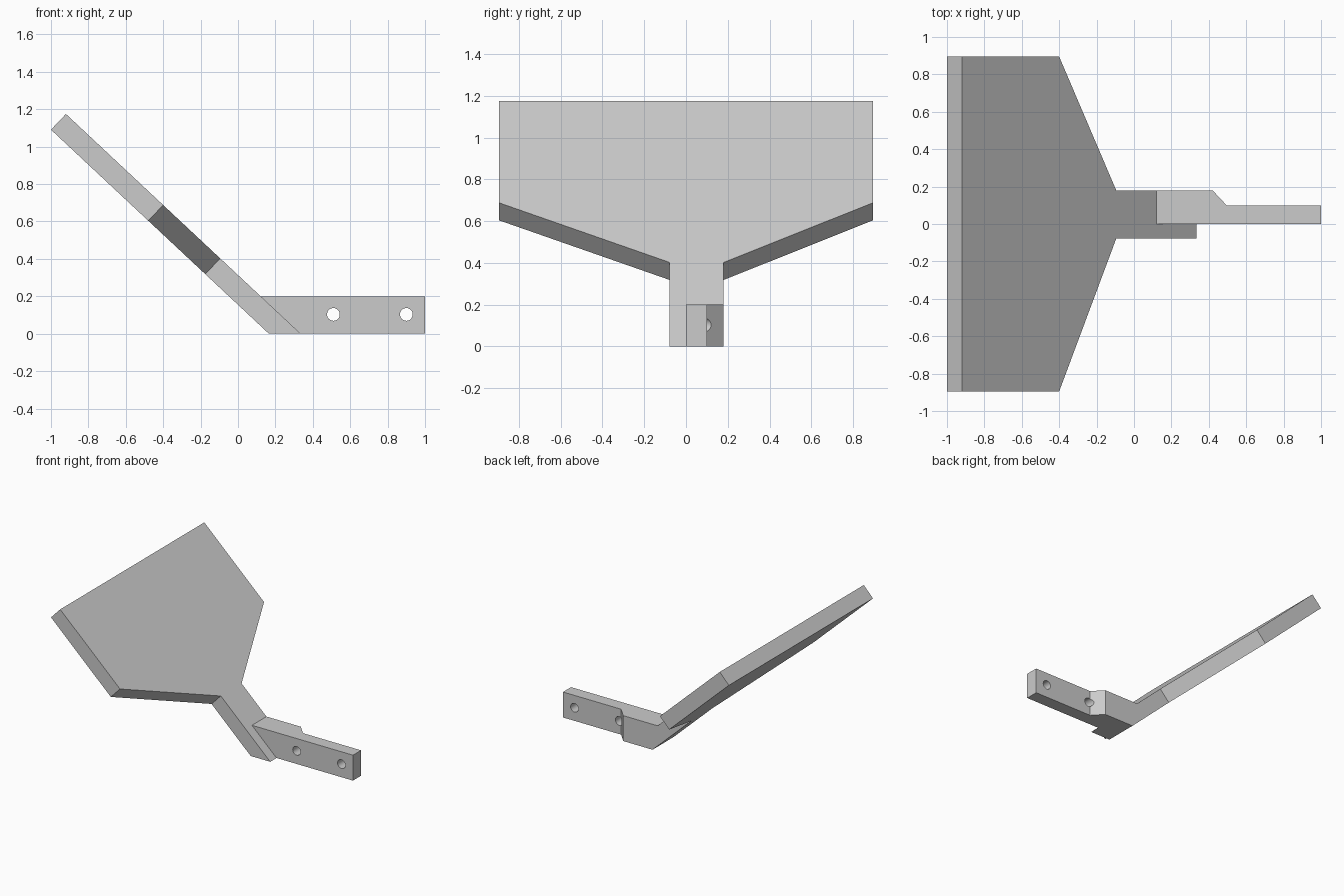
import bpy, bmesh, math

cube = bpy.data.objects.get("Cube")
if cube:
    bpy.data.objects.remove(cube, do_unlink=True)

grey = bpy.data.materials.new("light grey")
grey.use_nodes = True
grey.diffuse_color = (0.6, 0.6, 0.6, 1)
bsdf = next(n for n in grey.node_tree.nodes if n.type == 'BSDF_PRINCIPLED')
bsdf.inputs["Base Color"].default_value = grey.diffuse_color


def prism(name, lower, upper):
    """Solid between two matching outlines."""
    bm = bmesh.new()
    a = [bm.verts.new(p) for p in lower]
    b = [bm.verts.new(p) for p in upper]
    bm.faces.new(a)
    bm.faces.new(b)
    for i in range(len(a)):
        j = (i + 1) % len(a)
        bm.faces.new((a[i], a[j], b[j], b[i]))
    bmesh.ops.recalc_face_normals(bm, faces=bm.faces)
    mesh = bpy.data.meshes.new(name)
    bm.to_mesh(mesh)
    bm.free()
    mesh.materials.append(grey)
    obj = bpy.data.objects.new(name, mesh)
    bpy.context.collection.objects.link(obj)
    return obj


def combine(target, other, operation):
    """Apply a boolean and discard the helper."""
    mod = target.modifiers.new(operation.lower(), 'BOOLEAN')
    mod.operation, mod.object, mod.solver = operation, other, 'EXACT'
    bpy.context.view_layer.objects.active = target
    bpy.ops.object.modifier_apply(modifier=mod.name)
    bpy.data.objects.remove(other, do_unlink=True)


# Sloping paddle with an off-centre neck, cut level at its foot
FOOT, SLOPE = 0.335, 0.936
NECK_BACK, NECK_FRONT, WIDE = 0.18, -0.078, 0.895
outline = [(-0.92, WIDE), (-0.4, WIDE), (-0.095, NECK_BACK), (FOOT, NECK_BACK),
           (FOOT, NECK_FRONT), (-0.095, NECK_FRONT), (-0.4, -WIDE), (-0.92, -WIDE)]
top = [(x, y, (FOOT - x) * SLOPE) for x, y in outline]
bottom = [(x - 0.17, y, 0) if x == FOOT else (x - 0.08, y, z - 0.084) for x, y, z in top]
paddle = prism("paddle_bracket", bottom, top)

# Level mounting arm, thicker beside the neck, with a slanted root inside it
HEIGHT = 0.2
plan = [(0.25, 0), (1, 0), (1, 0.1), (0.495, 0.1), (0.42, NECK_BACK), (0.25, NECK_BACK)]
arm_top = [(0.08 if x == 0.25 else x, y, HEIGHT) for x, y in plan]
arm = prism("mounting_arm", [(x, y, 0) for x, y in plan], arm_top)
combine(paddle, arm, 'UNION')

# Two bolt holes through the arm
for x in (0.51, 0.9):
    bpy.ops.mesh.primitive_cylinder_add(vertices=32, radius=0.034, depth=1,
                                        location=(x, 0, 0.103), rotation=(math.pi / 2, 0, 0))
    cutter = bpy.context.object
    cutter.name = "bolt_hole_cutter"
    cutter.hide_render = True
    cutter.data.materials.append(grey)
    combine(paddle, cutter, 'DIFFERENCE')

# Merge flush faces and keep crisp edges with smooth hole walls
bm = bmesh.new()
bm.from_mesh(paddle.data)
bmesh.ops.remove_doubles(bm, verts=bm.verts, dist=0.0001)
bmesh.ops.dissolve_limit(bm, angle_limit=math.radians(1), verts=bm.verts, edges=bm.edges)
bm.to_mesh(paddle.data)
bm.free()
bpy.ops.object.select_all(action='DESELECT')
paddle.select_set(True)
bpy.context.view_layer.objects.active = paddle
bpy.ops.object.shade_smooth_by_angle(angle=math.radians(30))
